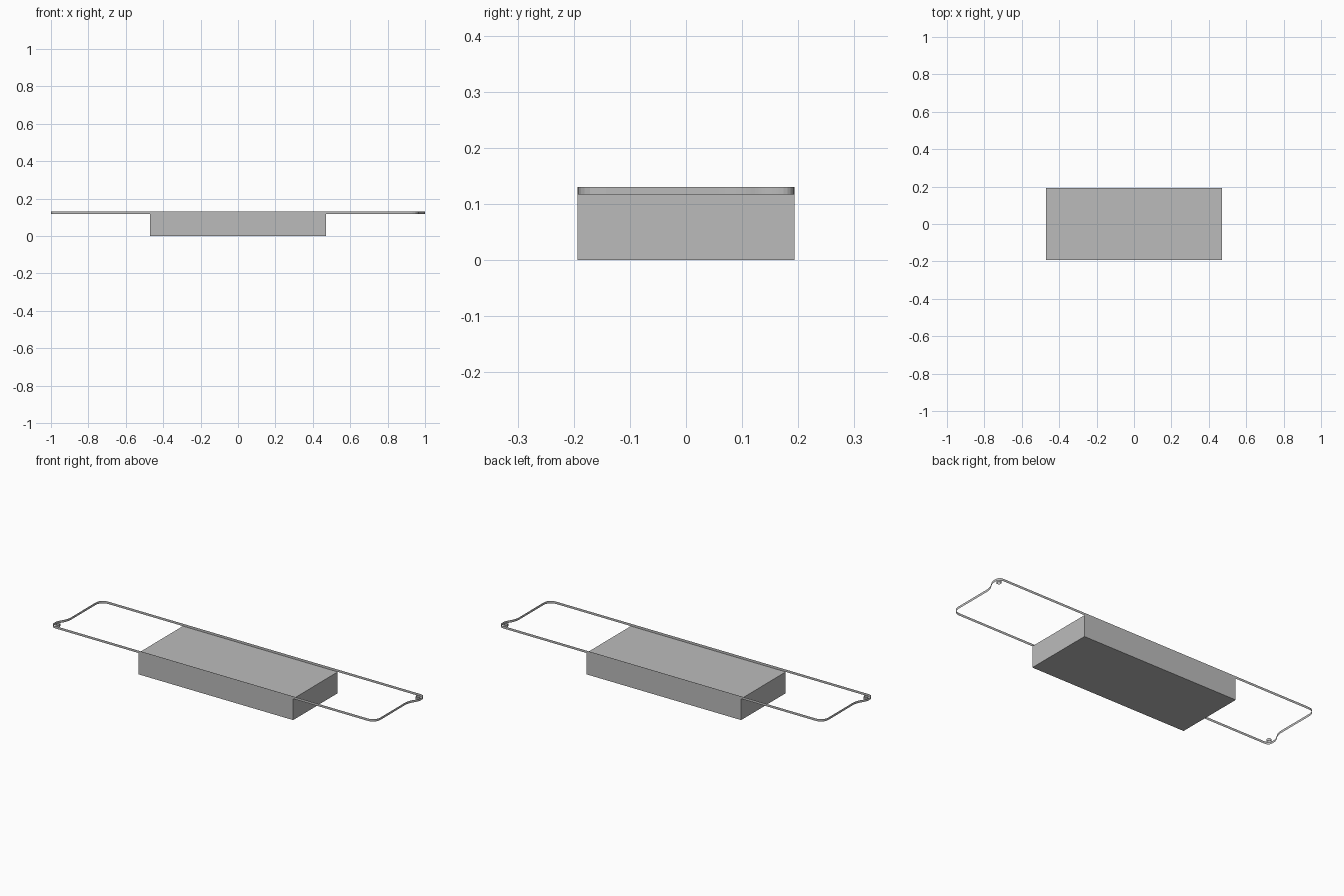
import bpy, bmesh, math
from mathutils import Vector

old = bpy.data.objects.get("Cube")
if old:
    bpy.data.objects.remove(old, do_unlink=True)

HX, HY = 0.47, 0.193
RIM_LOW, RIM_TOP = 0.117, 0.13

grey = bpy.data.materials.new("plain grey")
grey.use_nodes = True
grey.diffuse_color = (0.5, 0.5, 0.5, 1)
grey.node_tree.nodes["Principled BSDF"].inputs["Base Color"].default_value = (0.5, 0.5, 0.5, 1)


def finish(name, bm):
    mesh = bpy.data.meshes.new(name)
    bm.to_mesh(mesh)
    bm.free()
    obj = bpy.data.objects.new(name, mesh)
    mesh.materials.append(grey)
    bpy.context.collection.objects.link(obj)
    return obj


def wall(name, outline):
    """Thin upright strip that follows a closed outline."""
    bm = bmesh.new()
    low = [bm.verts.new((p.x, p.y, RIM_LOW)) for p in outline]
    top = [bm.verts.new((p.x, p.y, RIM_TOP)) for p in outline]
    for i in range(len(outline)):
        j = (i + 1) % len(outline)
        bm.faces.new((low[i], low[j], top[j], top[i]))
    return finish(name, bm)


def rounded(corners, steps=6):
    """Round each (x, y, cut) corner with a quadratic curve."""
    pts = []
    for i, (x, y, cut) in enumerate(corners):
        c = Vector((x, y))
        a, b = (Vector(corners[k % len(corners)][:2]) for k in (i - 1, i + 1))
        start = c + (a - c).normalized() * cut
        end = c + (b - c).normalized() * cut
        for s in range(steps + 1):
            t = s / steps
            pts.append(start * (1 - t) ** 2 + c * 2 * t * (1 - t) + end * t * t)
    return pts


# Tray body
bm = bmesh.new()
bmesh.ops.create_cube(bm, size=1)
for v in bm.verts:
    v.co = (v.co.x * 2 * HX, v.co.y * 2 * HY, (v.co.z + 0.5) * RIM_LOW)
finish("body_block", bm)

# Long strip with a bulged ear at two opposite corners
half = [(0.968, -HY, 0.05), (0.968, 0.09, 0.03), (1.0, 0.14, 0.02), (1.0, HY, 0.028)]
wall("rim_strip", rounded(half + [(-x, -y, c) for x, y, c in half]))

# Small round holes inside the ears
for side, name in ((1, "left_ear_hole"), (-1, "right_ear_hole")):
    ring = [Vector((side * 0.978 + 0.012 * math.cos(k * math.tau / 16),
                    side * 0.165 + 0.012 * math.sin(k * math.tau / 16))) for k in range(16)]
    wall(name, ring)
